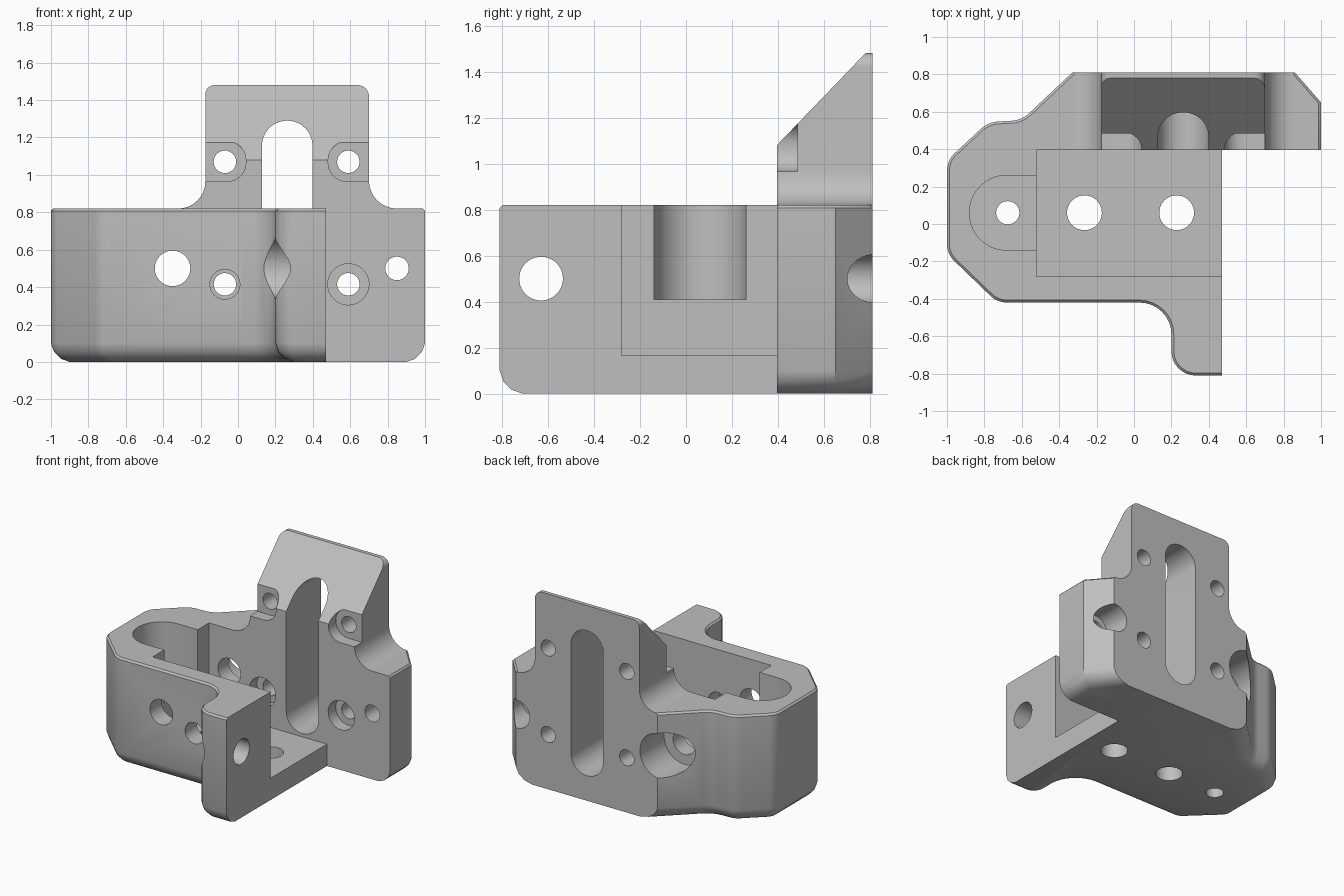
import bpy, bmesh, math
from mathutils import Vector

if "Cube" in bpy.data.objects:
    bpy.data.objects.remove(bpy.data.objects["Cube"])

steel = bpy.data.materials.new("light grey")
steel.diffuse_color = (0.52, 0.52, 0.52, 1)
steel.use_nodes = True
steel.node_tree.nodes["Principled BSDF"].inputs["Base Color"].default_value = steel.diffuse_color


def rounded(corners, n=8):
    """Outline from (u, v, radius) corners, each filleted by its radius."""
    out = []
    for i, (u, v, r) in enumerate(corners):
        p = Vector((u, v))
        if r == 0:
            out.append(p)
            continue
        a = (Vector(corners[i - 1][:2]) - p).normalized()
        b = (Vector(corners[(i + 1) % len(corners)][:2]) - p).normalized()
        half = a.angle(b) / 2
        c = p + (a + b).normalized() * (r / math.sin(half))
        start = p + a * (r / math.tan(half)) - c
        end = p + b * (r / math.tan(half)) - c
        sweep = start.angle(end)
        for k in range(n + 1):
            t = k / n
            out.append(c + (start * math.sin((1 - t) * sweep)
                            + end * math.sin(t * sweep)) / math.sin(sweep))
    return out


def circle(u, v, r, n=40):
    return [(u + r * math.cos(2 * math.pi * k / n),
             v + r * math.sin(2 * math.pi * k / n)) for k in range(n)]


def prism(name, outline, axis, lo, hi, finish=None):
    """Extrude a 2D outline along x, y or z."""
    put = {"x": lambda u, v, t: (t, u, v),
           "y": lambda u, v, t: (u, t, v),
           "z": lambda u, v, t: (u, v, t)}[axis]
    bm = bmesh.new()
    rings = [[bm.verts.new(put(p[0], p[1], t)) for p in outline] for t in (lo, hi)]
    bm.faces.new(rings[0])
    bm.faces.new(rings[1])
    n = len(outline)
    for i in range(n):
        j = (i + 1) % n
        bm.faces.new((rings[0][i], rings[0][j], rings[1][j], rings[1][i]))
    bmesh.ops.recalc_face_normals(bm, faces=bm.faces)
    if finish:
        finish(bm)
    me = bpy.data.meshes.new(name)
    bm.to_mesh(me)
    bm.free()
    me.materials.append(steel)
    ob = bpy.data.objects.new(name, me)
    bpy.context.collection.objects.link(ob)
    return ob


def combine(target, other, op="DIFFERENCE"):
    mod = target.modifiers.new("combine", "BOOLEAN")
    mod.operation, mod.solver, mod.object = op, "EXACT", other
    bpy.context.view_layer.objects.active = target
    bpy.ops.object.modifier_apply(modifier=mod.name)
    bpy.data.objects.remove(other)


def hole(axis, u, v, r, lo, hi):
    combine(bracket, prism("hole_cutter", circle(u, v, r), axis, lo, hi))


FRONT, BACK, TOP = 0.395, 0.81, 0.82


def soften(bm):
    """Large rounding under the body and a fine chamfer on its top rim."""
    def rim(z):
        def flat(e, axis, val):
            return all(abs(v.co[axis] - val) < 1e-4 for v in e.verts)
        return [e for e in bm.edges if flat(e, 2, z) and not (
            flat(e, 1, BACK) or flat(e, 1, FRONT) or flat(e, 0, 0.47))]
    for z, size, seg in ((0, 0.1, 3), (TOP, 0.013, 1)):
        bmesh.ops.bevel(bm, geom=rim(z), offset=size, segments=seg,
                        profile=0.45, affect="EDGES", clamp_overlap=False)


# Main body with arm
bracket = prism("bracket_body", rounded([
    (0.47, -0.81, 0), (0.2, -0.81, 0.13), (0.2, -0.42, 0.17),
    (-0.73, -0.42, 0.13), (-1, -0.16, 0.13), (-1, 0.34, 0.13),
    (-0.78, 0.545, 0.15), (-0.60, 0.555, 0.15), (-0.33, BACK, 0),
    (0.86, BACK, 0), (1, 0.65, 0), (1, FRONT, 0), (0.47, FRONT, 0)]),
    "z", 0, TOP, soften)

# Upright mounting plate with flared foot
plate = prism("mounting_plate", rounded([
    (-0.32, 0.7, 0), (-0.32, TOP, 0), (-0.175, TOP, 0.144), (-0.175, 1.48, 0.05),
    (0.70, 1.48, 0.06), (0.70, TOP, 0.15), (0.855, TOP, 0), (0.855, 0.7, 0)]),
    "y", FRONT, BACK)
combine(bracket, plate, "UNION")

# Sloped front of the plate
combine(bracket, prism("slope_cutter", [(0.295, 0.976), (0.88, 1.584), (0.295, 1.584)],
                       "x", -0.5, 1))

# Main pocket, open on the right, and the shallow rounded pocket
combine(bracket, prism("pocket_cutter", [(-0.52, -0.28), (0.7, -0.28), (0.7, FRONT),
                                         (-0.52, FRONT)], "z", 0.165, 1.0))
combine(bracket, prism("round_pocket_cutter", rounded([
    (-0.4, -0.14, 0), (-0.88, -0.14, 0.199), (-0.88, 0.26, 0.199), (-0.4, 0.26, 0)], 14),
    "z", 0.41, 1.0))

# Long vertical slot
combine(bracket, prism("slot_cutter", rounded([
    (0.128, 0.19, 0.134), (0.398, 0.19, 0.134), (0.398, 1.29, 0.134),
    (0.128, 1.29, 0.134)], 12), "y", 0.3, 1))

# Upper screw seats, open to the plate sides
for s in (-1, 1):
    combine(bracket, prism("seat_cutter", rounded([
        (0.262 + s * 0.6, 0.965, 0), (0.262 + s * 0.22, 0.965, 0.1),
        (0.262 + s * 0.22, 1.18, 0.1), (0.262 + s * 0.6, 1.18, 0)]), "y", 0.2, 0.485))

# Plate screw holes, with counterbores on the lower pair
for x in (-0.07, 0.59):
    for z in (0.415, 1.07):
        hole("y", x, z, 0.06, 0.3, 1)
    hole("y", x, 0.415, 0.11, 0.2, 0.485)
hole("y", -0.07, 0.415, 0.08, -0.6, -0.2)

# Side bolt holes with counterbores from behind
hole("y", -0.35, 0.5, 0.095, -0.6, 1)
hole("y", -0.35, 0.5, 0.17, 0.52, 1)
hole("y", 0.85, 0.5, 0.063, 0.2, 1)
hole("y", 0.85, 0.5, 0.105, 0.6, 1)

# Arm hole and its relief on the inner side
hole("x", -0.63, 0.5, 0.095, 0.05, 0.7)
hole("x", -0.63, 0.5, 0.17, 0.0, 0.305)

# Floor holes
hole("z", -0.675, 0.06, 0.062, -0.2, 0.6)
hole("z", -0.265, 0.06, 0.093, -0.2, 0.4)
hole("z", 0.228, 0.06, 0.093, -0.2, 0.4)

bpy.context.view_layer.objects.active = bracket
bracket.select_set(True)
bpy.ops.object.shade_smooth_by_angle(angle=math.radians(30))
